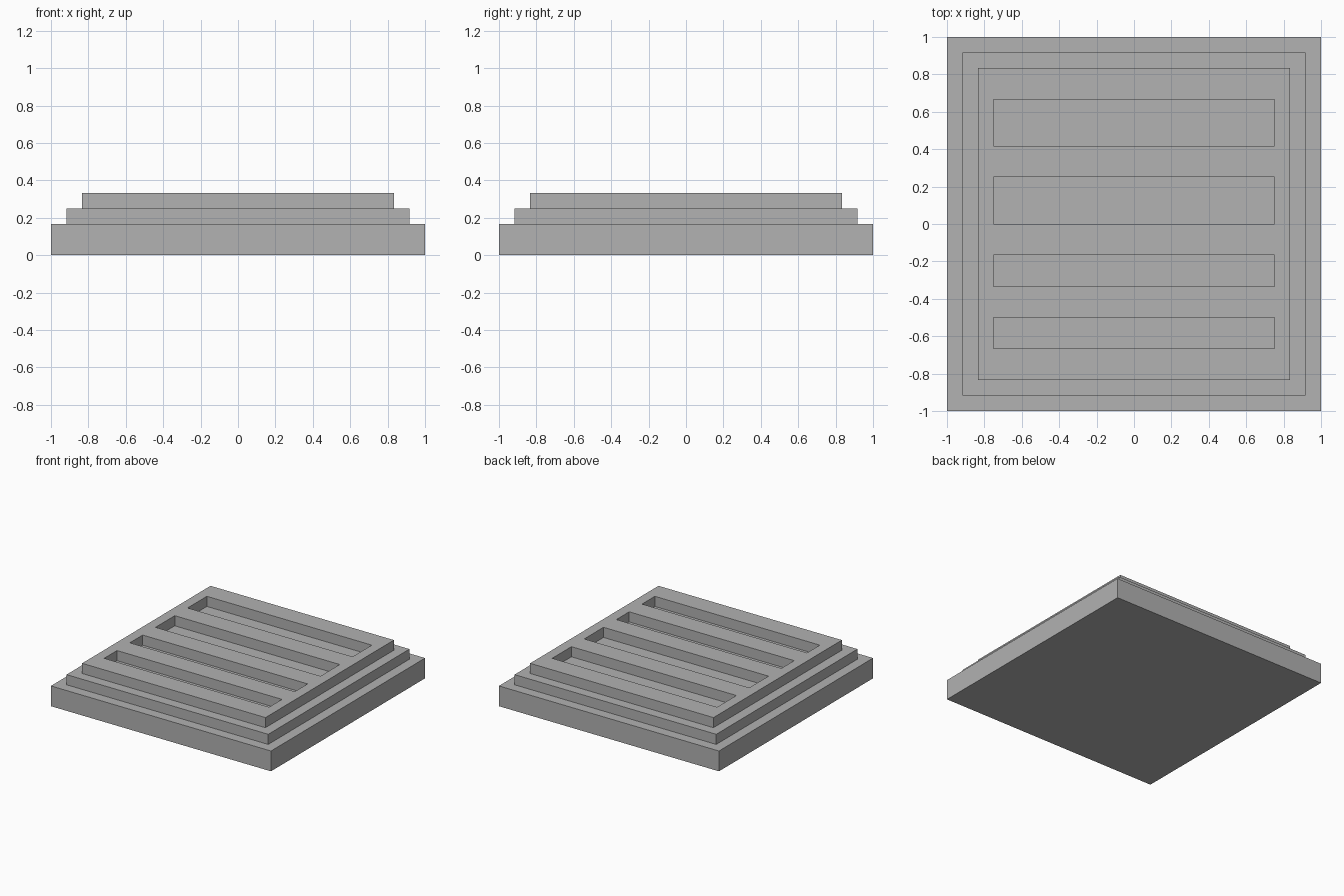
import bpy
import bmesh
from mathutils import Matrix, Vector

old = bpy.data.objects.get("Cube")
if old:
    bpy.data.objects.remove(old, do_unlink=True)

U = 1 / 12  # module: one step height and one step inset

grey = bpy.data.materials.new("plain grey")
grey.use_nodes = True
colour = (0.445, 0.445, 0.445, 1)
grey.diffuse_color = colour
grey.node_tree.nodes["Principled BSDF"].inputs["Base Color"].default_value = colour


def add_box(bm, low, high):
    low, high = Vector(low), Vector(high)
    place = Matrix.Translation((low + high) / 2) @ Matrix.Diagonal((*(high - low), 1))
    bmesh.ops.create_cube(bm, size=1, matrix=place)


def make_object(name, bm):
    mesh = bpy.data.meshes.new(name)
    bm.to_mesh(mesh)
    bm.free()
    mesh.materials.append(grey)
    obj = bpy.data.objects.new(name, mesh)
    bpy.context.collection.objects.link(obj)
    return obj


# Stepped slab: a base with two narrower tiers raised from its top face
bm = bmesh.new()
add_box(bm, (-1, -1, 0), (1, 1, 2 * U))
for tier in range(2):
    top = max(bm.faces, key=lambda f: f.calc_center_median().z)
    bmesh.ops.inset_individual(bm, faces=[top], thickness=U, use_even_offset=True)
    raised = bmesh.ops.extrude_discrete_faces(bm, faces=[top])["faces"][0]
    bmesh.ops.translate(bm, verts=raised.verts, vec=(0, 0, U))
slab = make_object("stepped_slab", bm)

# Slots: two narrow at the front, two wide at the back, one step deep
bm = bmesh.new()
for start, width in ((-8, 2), (-4, 2), (0, 3), (5, 3)):
    add_box(bm, (-9 * U, start * U, 3 * U), (9 * U, (start + width) * U, 5 * U))
cutter = make_object("slot_cutter", bm)
cutter.hide_render = True

cut = slab.modifiers.new("slots", "BOOLEAN")
cut.operation = "DIFFERENCE"
cut.solver = "EXACT"
cut.object = cutter
bpy.context.view_layer.objects.active = slab
bpy.ops.object.modifier_apply(modifier=cut.name)
bpy.data.objects.remove(cutter, do_unlink=True)
